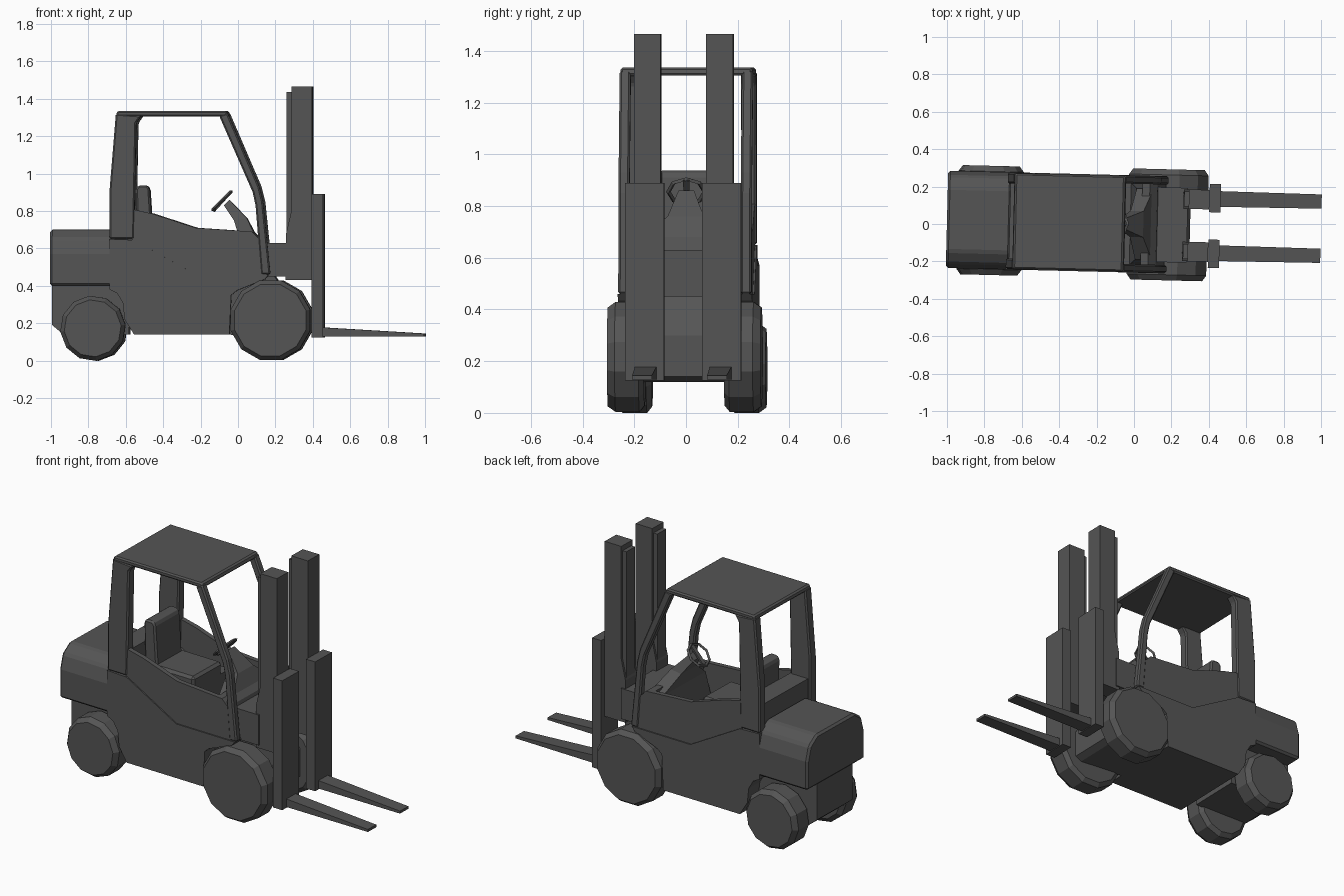
import bpy, bmesh, math
from mathutils import Matrix, Vector

if "Cube" in bpy.data.objects:
    bpy.data.objects.remove(bpy.data.objects["Cube"])

YAW = Matrix.Rotation(-0.025, 4, 'Z')      # whole truck sits slightly turned
dark = bpy.data.materials.new("dark_grey")
dark.diffuse_color = (0.09, 0.09, 0.09, 1)
dark.use_nodes = True
dark.node_tree.nodes["Principled BSDF"].inputs["Base Color"].default_value = dark.diffuse_color


def loft(name, rings, bevel=0):
    """Skin a list of equal-length point rings and cap both ends."""
    bm = bmesh.new()
    vs = [[bm.verts.new(p) for p in r] for r in rings]
    n = len(vs[0])
    for a, b in zip(vs, vs[1:]):
        for i in range(n):
            j = (i + 1) % n
            bm.faces.new((a[i], a[j], b[j], b[i]))
    bm.faces.new(vs[0])
    bm.faces.new(vs[-1])
    bmesh.ops.recalc_face_normals(bm, faces=bm.faces)
    bm.transform(YAW)
    me = bpy.data.meshes.new(name)
    bm.to_mesh(me)
    bm.free()
    me.materials.append(dark)
    ob = bpy.data.objects.new(name, me)
    bpy.context.collection.objects.link(ob)
    if bevel:
        m = ob.modifiers.new("bevel", 'BEVEL')
        m.width = bevel
        m.segments = 1
    return ob


def side(name, pts, y0, y1, bevel=0):
    """Extrude an x-z side profile between two y values."""
    return loft(name, [[(x, y, z) for x, z in pts] for y in (y0, y1)], bevel)


def box(name, x0, x1, y0, y1, z0, z1, bevel=0):
    return side(name, [(x0, z0), (x1, z0), (x1, z1), (x0, z1)], y0, y1, bevel)


def wheel(name, cx, r, s, y0, y1, turn):
    rings = []
    for y, k in ((y0, r - .025), (y0 + .02, r), (y1 - .03, r), (y1, r - .022)):
        rings.append([(cx + k * math.cos(math.tau * (i + turn) / 12), s * y,
                       r * .97 + .003 + k * math.sin(math.tau * (i + turn) / 12))
                      for i in range(12)])
    loft(name, rings)


# Counterweight with rounded shoulders
half = [(.26, .40), (.26, .57), (.235, .655), (.17, .70)]
section = half + [(-y, z) for y, z in reversed(half)]
loft("counterweight", [[(x, y, z) for y, z in section] for x in (-1.0, -.66)], .012)

# Chassis pieces
side("rear_chassis", [(-.99, .41), (-.99, .19), (-.93, .14), (-.58, .14), (-.58, .41)], -.16, .16)
side("body", [(-.68, .65), (-.55, .645), (-.22, .46), (.17, .46), (.15, .435), (0, .375),
              (-.03, .35), (-.04, .14), (-.55, .14), (-.60, .22), (-.61, .31), (-.64, .36),
              (-.68, .38)], -.26, .26)
side("front_chassis", [(-.06, .14), (.26, .12), (.30, .14), (.30, .30), (.20, .45), (-.06, .45)],
     -.165, .165)
box("mast_mount", .12, .285, -.2, .2, .45, .63)

# Cab interior
box("rear_panel", -.665, -.545, -.23, .23, .62, .80)
box("engine_cover", -.56, -.20, -.2, .2, .45, .62)
box("seat_cushion", -.47, -.20, -.13, .13, .60, .69, .015)
side("seat_back", [(-.535, .62), (-.45, .62), (-.47, .92), (-.485, .937), (-.53, .937), (-.545, .92)],
     -.115, .115, .01)
side("front_cowl", [(.04, .69), (.08, .69), (.12, .65), (.165, .455), (.10, .455)], -.23, .23)


def ring(x0, z0, x1, z1, w):
    return [(x0, -w, z0), (x1, -w, z1), (x1, w, z1), (x0, w, z0)]


# Steering console narrowing toward the wheel
loft("steering_console", [ring(-.02, .46, .14, .46, .22), ring(.01, .66, .10, .66, .19),
                          ring(-.02, .75, .05, .76, .07), ring(-.075, .83, -.045, .86, .03)])

# Steering wheel and spoke
bpy.ops.mesh.primitive_torus_add(major_segments=8, minor_segments=4,
                                 major_radius=.07, minor_radius=.009)
sw = bpy.context.object
sw.name = "steering_wheel"
sw.data.transform(YAW @ Matrix.Translation((-.085, 0, .855)) @ Matrix.Rotation(math.radians(-45), 4, 'Y'))
sw.data.materials.append(dark)
side("steering_spoke", [(-.135, .80), (-.125, .795), (-.03, .90), (-.04, .905)], -.012, .012)

# Roof of the cab
side("cab_roof", [(-.647, 1.305), (-.09, 1.305), (-.045, 1.305), (-.055, 1.335), (-.64, 1.335)],
     -.255, .255, .008)

for s, tag in ((1, "left"), (-1, "right")):
    # Upper side panel and overhead guard pillars
    side("side_panel_" + tag, [(-.56, .81), (-.45, .785), (-.22, .71), (.08, .69), (.12, .65),
                               (.16, .46), (-.22, .46), (-.56, .645)], s * .225, s * .253)
    side("rear_pillar_" + tag, [(-.68, .65), (-.55, .65), (-.538, 1.27), (-.51, 1.31),
                                (-.647, 1.32), (-.68, .92)], s * .20, s * .258, .008)
    side("front_pillar_" + tag, [(-.05, 1.325), (.12, .93), (.14, .85), (.18, .46), (.13, .46),
                                 (.10, .83), (.085, .90), (-.095, 1.31)], s * .215, s * .258, .008)
    # Wheels
    wheel("front_wheel_" + tag, .18, .22, s, .155, .297, .5)
    wheel("rear_wheel_" + tag, -.77, .175, s, .15, .292, .2)
    # Mast rails, carriage plates and tapered forks
    side("mast_" + tag, [(.26, .43), (.40, .43), (.40, 1.465), (.29, 1.465), (.29, .80), (.262, .68)],
         s * .088, s * .192)
    box("mast_rear_rail_" + tag, .265, .292, s * .10, s * .18, .63, 1.435)
    box("carriage_" + tag, .40, .46, s * .073, s * .225, .125, .89)
    loft("fork_" + tag, [[(x, s * y, z) for y, z in ((.145 - w, .13), (.145 + w, .13),
                                                     (.145 + w, t), (.145 - w, t))]
                         for x, w, t in ((.45, .042, .178), (1.0, .038, .145))])
